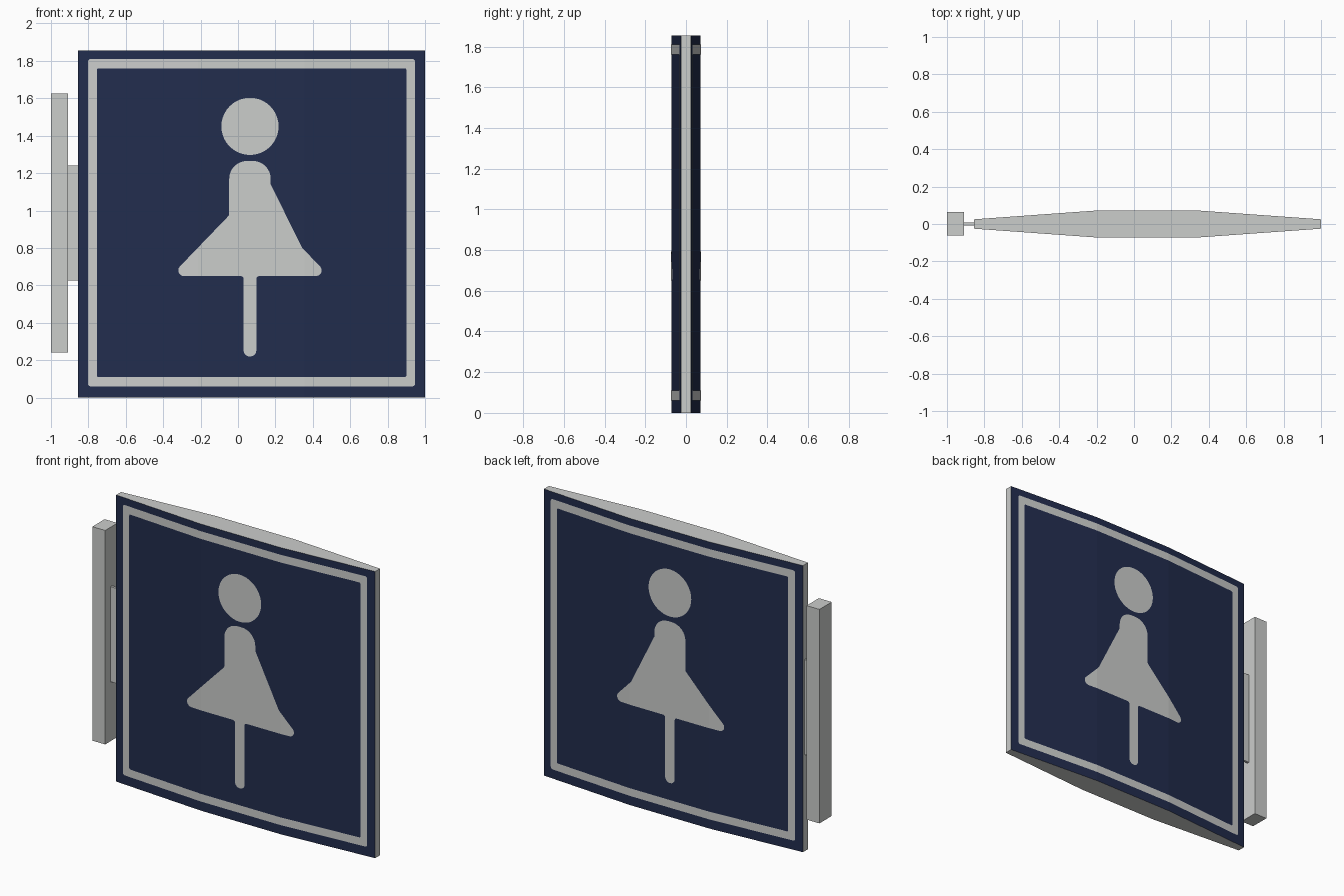
import bpy, bmesh, math
from mathutils import Vector

cube = bpy.data.objects.get("Cube")
if cube:
    bpy.data.objects.remove(cube, do_unlink=True)


def material(name, color):
    m = bpy.data.materials.new(name)
    m.use_nodes = True
    m.diffuse_color = (*color, 1)
    m.node_tree.nodes["Principled BSDF"].inputs["Base Color"].default_value = (*color, 1)
    return m


GREY = material("light grey", (0.60, 0.61, 0.60))
NAVY = material("navy blue", (0.0158, 0.026, 0.075))

# Panel dimensions: thin at the sides, with a thick flat middle
LEFT, RIGHT, HEIGHT = -0.855, 1.0, 1.855
BEND_A, BEND_B = -0.215, 0.355
THIN, THICK = 0.025, 0.071
MID = 0.064  # centre line of the pictogram


def half_depth(x):
    if x < BEND_A:
        return THIN + (THICK - THIN) * (x - LEFT) / (BEND_A - LEFT)
    if x > BEND_B:
        return THIN + (THICK - THIN) * (RIGHT - x) / (RIGHT - BEND_B)
    return THICK


def add_object(name, bm, *mats):
    mesh = bpy.data.meshes.new(name)
    bm.to_mesh(mesh)
    bm.free()
    for m in mats:
        mesh.materials.append(m)
    obj = bpy.data.objects.new(name, mesh)
    bpy.context.collection.objects.link(obj)
    return obj


def box(name, low, high, mat):
    bm = bmesh.new()
    bmesh.ops.create_cube(bm, size=1)
    low, high = Vector(low), Vector(high)
    for v in bm.verts:
        v.co = (low + high) / 2 + v.co * (high - low)
    return add_object(name, bm, mat)


def rounded(corners, steps=8):
    """Round each (x, z, radius) corner of a polygon with an arc."""
    out = []
    for i, (x, z, r) in enumerate(corners):
        p = Vector((x, z))
        if r == 0:
            out.append(p)
            continue
        a = (Vector(corners[i - 1][:2]) - p).normalized()
        b = (Vector(corners[(i + 1) % len(corners)][:2]) - p).normalized()
        half = a.angle(b) / 2
        centre = p + (a + b).normalized() * r / math.sin(half)
        start = p + a * r / math.tan(half) - centre
        end = p + b * r / math.tan(half) - centre
        t0 = math.atan2(start.y, start.x)
        turn = math.remainder(math.atan2(end.y, end.x) - t0, math.tau)
        for k in range(steps + 1):
            t = t0 + turn * k / steps
            out.append(centre + r * Vector((math.cos(t), math.sin(t))))
    return out


def rectangle(x0, z0, x1, z1, r):
    return rounded([(x0, z0, r), (x1, z0, r), (x1, z1, r), (x0, z1, r)])


def decal(name, outline, side, inner=None):
    """Thin graphic draped over the bent front (side -1) or back (side 1)."""
    bm = bmesh.new()
    ring = [bm.verts.new((p.x, 0, p.y)) for p in outline]
    if inner:
        hole = [bm.verts.new((p.x, 0, p.y)) for p in inner]
        for i in range(len(ring)):
            bm.faces.new((ring[i - 1], ring[i], hole[i], hole[i - 1]))
    else:
        bm.faces.new(ring)
    bmesh.ops.triangulate(bm, faces=bm.faces[:])
    for x in (BEND_A, BEND_B):
        bmesh.ops.bisect_plane(bm, geom=bm.verts[:] + bm.edges[:] + bm.faces[:],
                               plane_co=(x, 0, 0), plane_no=(1, 0, 0))
    bm.normal_update()
    bmesh.ops.reverse_faces(bm, faces=[f for f in bm.faces if f.normal.y * side < 0])
    for v in bm.verts:
        v.co.y = side * (half_depth(v.co.x) + 0.002)
    return add_object(name, bm, GREY)


# Sign panel: profile seen from above, extruded upward
xs = (LEFT, BEND_A, BEND_B, RIGHT)
profile = [(x, -half_depth(x)) for x in xs] + [(x, half_depth(x)) for x in reversed(xs)]
bm = bmesh.new()
base = bm.faces.new([bm.verts.new((x, y, 0)) for x, y in profile])
top = bmesh.ops.extrude_face_region(bm, geom=[base])["geom"]
for v in top:
    if isinstance(v, bmesh.types.BMVert):
        v.co.z = HEIGHT
bmesh.ops.recalc_face_normals(bm, faces=bm.faces[:])
for f in bm.faces:  # broad faces are navy, the rim is grey
    f.material_index = int(abs(f.normal.y) > 0.5)
add_object("sign_panel", bm, GREY, NAVY)

# Pictogram outlines: right half of the dress is mirrored to the left
half = [(0.111, 1.265, 0.095), (0.111, 0.975, 0.02), (0.424, 0.65, 0.03),
        (0.034, 0.65, 0.015), (0.034, 0.22, 0.032)]
dress = rounded([(MID + x, z, r) for x, z, r in half]
                + [(MID - x, z, r) for x, z, r in reversed(half)])
head = [Vector((MID + 0.153 * math.cos(t), 1.45 + 0.153 * math.sin(t)))
        for t in (math.tau * k / 40 for k in range(40))]
border_outer = rectangle(-0.803, 0.06, 0.947, 1.81, 0.015)
border_inner = rectangle(-0.755, 0.11, 0.9, 1.76, 0.008)

# Graphics on both broad faces
for label, side in (("front", -1), ("back", 1)):
    decal(label + "_border", border_outer, side, border_inner)
    decal(label + "_figure_head", head, side)
    decal(label + "_figure_dress", dress, side)

# Wall mount beside the panel
box("wall_bar", (-1, -0.062, 0.24), (-0.908, 0.064, 1.625), GREY)
box("bar_connector", (-0.91, -0.007, 0.625), (-0.85, 0.009, 1.24), GREY)
